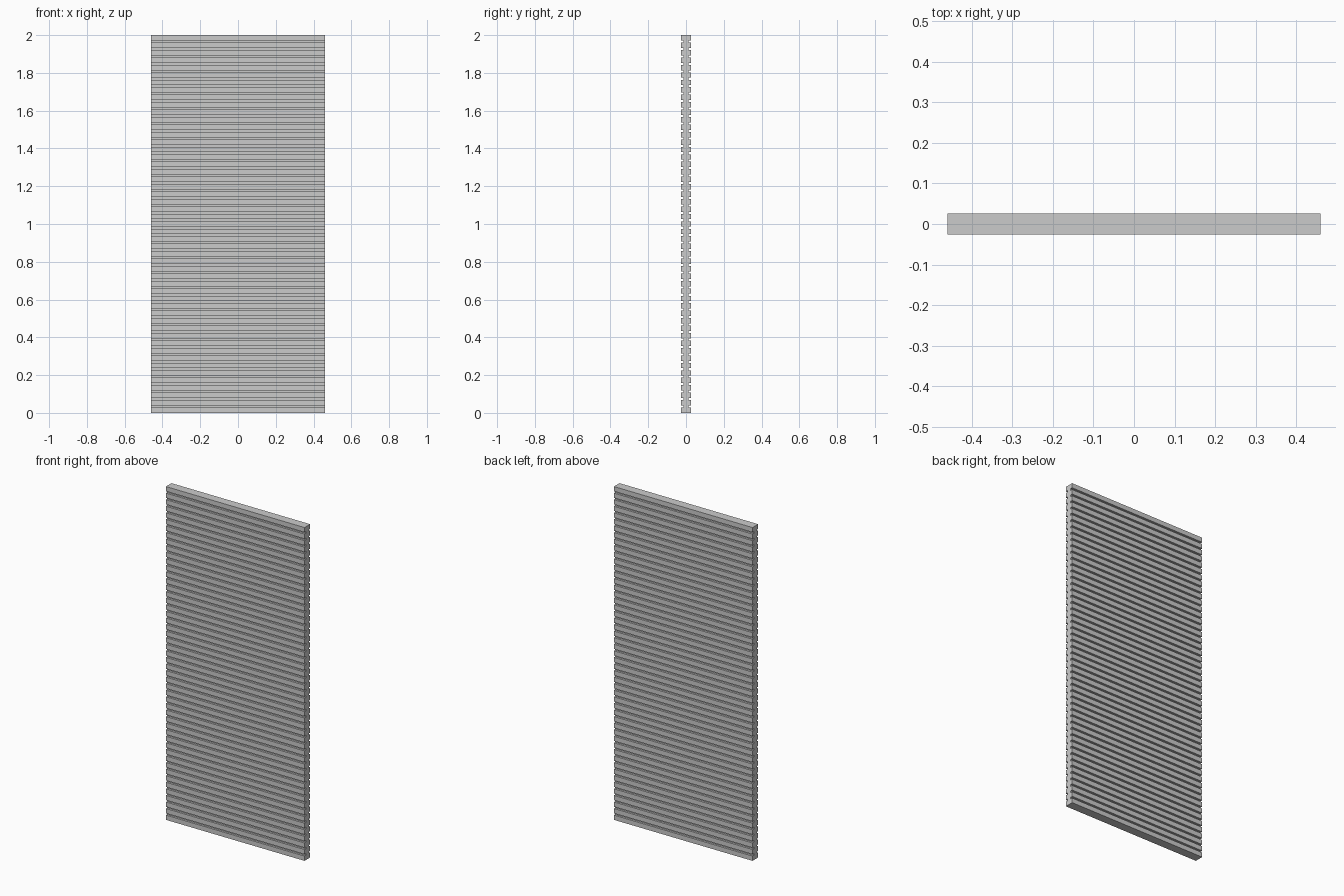
import bpy, bmesh

if "Cube" in bpy.data.objects:
    bpy.data.objects.remove(bpy.data.objects["Cube"])

HALF_W = 0.46      # half width along x
HALF_T = 0.0265    # half thickness of a rib
CORE_T = 0.0145    # half thickness at the bottom of a groove
HEIGHT = 2.0
RIBS = 51
GROOVE = 0.011
RIB = (HEIGHT - GROOVE * (RIBS - 1)) / RIBS

# One side of the ribbed cross-section, bottom to top, as (y, z)
side = []
for i in range(RIBS):
    z0 = i * (RIB + GROOVE)
    z1 = z0 + RIB
    if i > 0:
        side.append((CORE_T, z0))
    side += [(HALF_T, z0), (HALF_T, z1)]
    if i < RIBS - 1:
        side.append((CORE_T, z1))

# Mirror it to the other face and extrude across the width, with end caps split into quads
bm = bmesh.new()
grid = {(sx, sy): [bm.verts.new((sx * HALF_W, sy * y, z)) for y, z in side]
        for sx in (-1, 1) for sy in (-1, 1)}
n = len(side)
for k in range(n - 1):
    for s in (-1, 1):
        bm.faces.new((grid[-1, s][k], grid[1, s][k], grid[1, s][k + 1], grid[-1, s][k + 1]))
        # end caps: only where the profile rises
        if side[k + 1][1] - side[k][1] > 1e-6:
            bm.faces.new((grid[s, -1][k], grid[s, 1][k], grid[s, 1][k + 1], grid[s, -1][k + 1]))

# Top and bottom
for k in (0, n - 1):
    bm.faces.new((grid[-1, -1][k], grid[1, -1][k], grid[1, 1][k], grid[-1, 1][k]))

bmesh.ops.recalc_face_normals(bm, faces=bm.faces)
mesh = bpy.data.meshes.new("ribbed_panel")
bm.to_mesh(mesh)
bm.free()
panel = bpy.data.objects.new("ribbed_panel", mesh)
bpy.context.collection.objects.link(panel)
